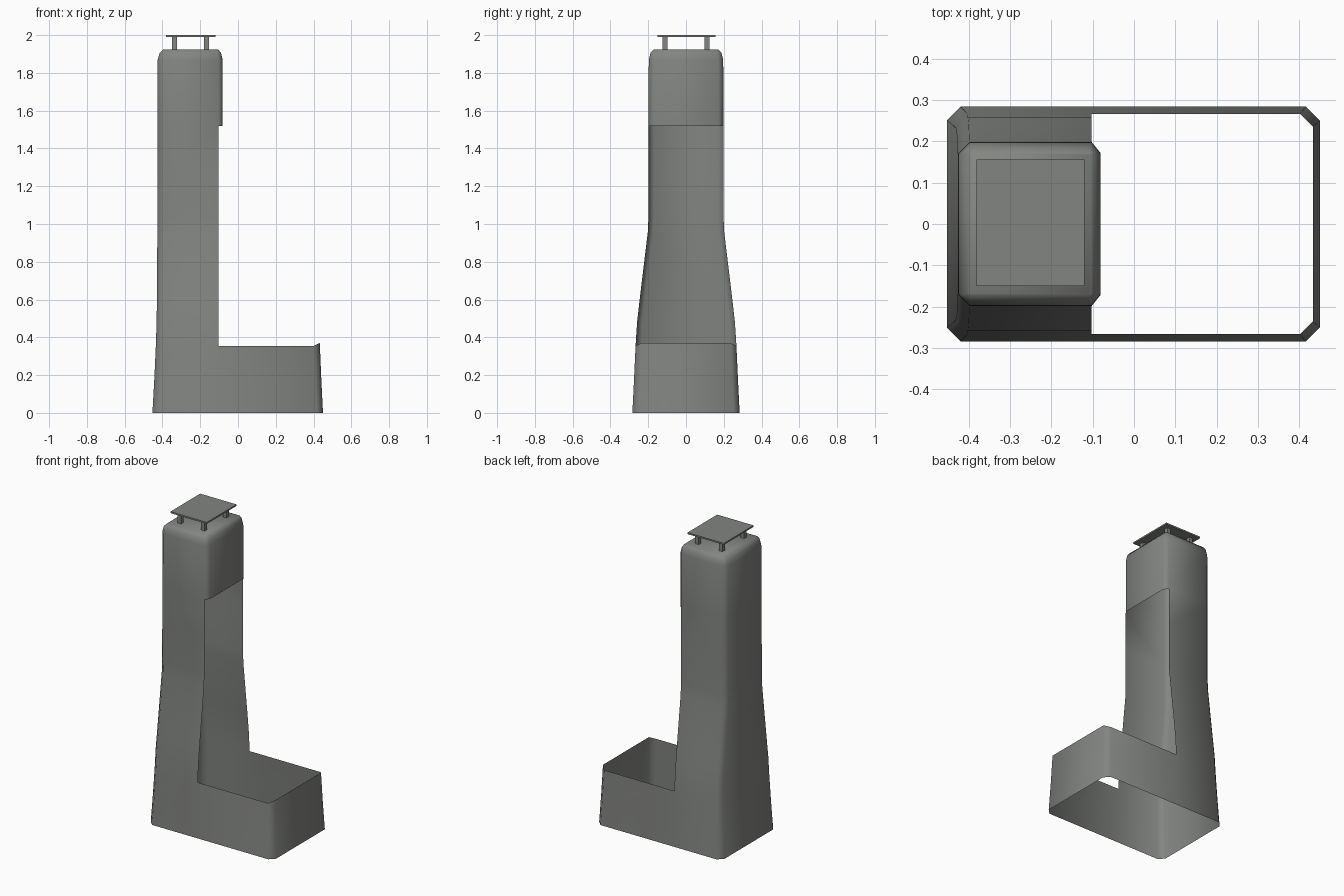
import bpy, bmesh, math

if "Cube" in bpy.data.objects:
    bpy.data.objects.remove(bpy.data.objects["Cube"])

grey = bpy.data.materials.new("warm grey")
grey.diffuse_color = (0.225, 0.235, 0.22, 1)
grey.use_nodes = True
grey.node_tree.nodes["Principled BSDF"].inputs["Base Color"].default_value = grey.diffuse_color
FRONT = -0.103          # x where the open side of the shaft is cut


def back_part(x0, y, c, xf=FRONT):
    """Six points: open edge, round the chamfered back, to the other open edge."""
    return [(xf, -y), (x0 + c, -y), (x0, -y + c), (x0, y - c), (x0 + c, y), (xf, y)]


def new_object(name, bm):
    me = bpy.data.meshes.new(name)
    bm.to_mesh(me)
    bm.free()
    me.materials.append(grey)
    ob = bpy.data.objects.new(name, me)
    bpy.context.collection.objects.link(ob)
    return ob


def box(bm, x0, x1, y0, y1, z0, z1):
    m = bmesh.ops.create_cube(bm, size=1)["verts"]
    for v in m:
        v.co = (x0 if v.co.x < 0 else x1, y0 if v.co.y < 0 else y1, z0 if v.co.z < 0 else z1)


# open thin-walled housing: base tray, open-sided shaft and closed head
bm = bmesh.new()


def ring(z, pts):
    return [bm.verts.new((x, y, z)) for x, y in pts]


def base_ring(z, x0, x1, y, c, lift=0):
    r = ring(z, back_part(x0, y, c) + [(x1 - c, y), (x1, y - c), (x1, -y + c), (x1 - c, -y)])
    for v in r[7:9]:
        v.co.z += lift
    return r


def head_ring(z, x0, x1, y, c, xf=FRONT):
    return ring(z, back_part(x0, y, c, xf) + [(x1, y - c), (x1, -y + c)])


base = [base_ring(0, -0.453, 0.45, 0.284, 0.033),
        base_ring(0.18, -0.443, 0.441, 0.275, 0.032),
        base_ring(0.355, -0.435, 0.433, 0.267, 0.031, 0.015)]
shaft = [ring(z, back_part(x, y, 0.028)) for z, x, y in
         [(0.48, -0.431, 0.259), (0.62, -0.429, 0.243), (0.96, -0.427, 0.202),
          (1.03, -0.427, 0.199), (1.28, -0.426, 0.199)]]
head = [head_ring(1.52, -0.425, -0.081, 0.199, 0.027),
        head_ring(1.87, -0.425, -0.081, 0.197, 0.027),
        head_ring(1.905, -0.415, -0.09, 0.188, 0.018, -0.108),
        head_ring(1.925, -0.396, -0.105, 0.171, 0.003, -0.108)]


def bridge(a, b, closed):
    n = len(a) if closed else 5
    for i in range(n):
        j = (i + 1) % len(a)
        bm.faces.new((a[j], a[i], b[i], b[j]))


for group in (base, head):
    for a, b in zip(group, group[1:]):
        bridge(a, b, True)
column = [base[-1]] + shaft + [head[0]]
for a, b in zip(column, column[1:]):
    bridge(a, b, False)
bm.faces.new(head[-1][::-1])
housing = new_object("housing", bm)
bpy.context.view_layer.objects.active = housing
housing.select_set(True)
bpy.ops.object.shade_smooth_by_angle(angle=math.radians(60))

# four short posts carrying the cap
bm = bmesh.new()
for x in (-0.337, -0.166):
    for y in (-0.112, 0.112):
        box(bm, x - 0.013, x + 0.013, y - 0.013, y + 0.013, 1.92, 1.991)
new_object("cap_posts", bm)

# flat cap plate
bm = bmesh.new()
box(bm, -0.382, -0.12, -0.15, 0.156, 1.99, 2.0)
new_object("cap_plate", bm)
